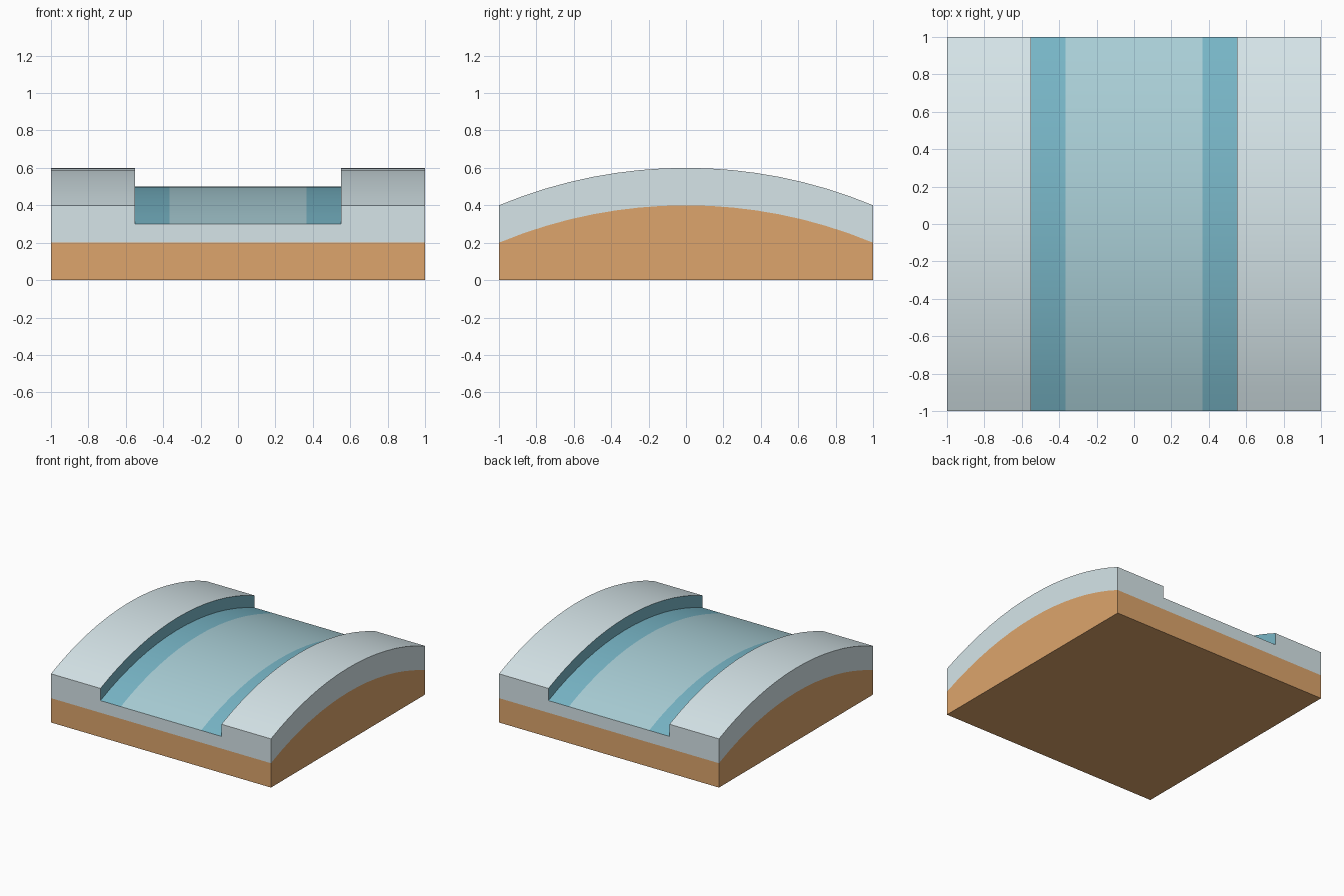
import bpy, bmesh

if "Cube" in bpy.data.objects:
    bpy.data.objects.remove(bpy.data.objects["Cube"])

SEGMENTS = 16
RADIUS = 2.6  # arc rising 0.2 over a half length of 1


def material(name, hex_colour):
    mat = bpy.data.materials.new(name)
    srgb = [int(hex_colour[i:i + 2], 16) / 255 for i in (0, 2, 4)]
    mat.diffuse_color = [((c + 0.055) / 1.055) ** 2.4 for c in srgb] + [1]
    mat.use_nodes = True
    mat.node_tree.nodes["Principled BSDF"].inputs["Base Color"].default_value = mat.diffuse_color
    return mat


def hump(y):
    return (RADIUS ** 2 - y ** 2) ** 0.5 - (RADIUS ** 2 - 1) ** 0.5


def sweep(name, section, mats, edge_mats):
    """Sweep an x/z section over the hump; edges marked None get no face."""
    bm = bmesh.new()
    rows = []
    for j in range(SEGMENTS + 1):
        y = -1 + 2 * j / SEGMENTS
        rows.append([bm.verts.new((x, y, z + (hump(y) if z > 0 else 0)))
                     for x, z in section])
    n = len(section)
    for r0, r1 in zip(rows, rows[1:]):
        for i, m in enumerate(edge_mats):
            if m is not None:
                k = (i + 1) % n
                bm.faces.new((r0[i], r1[i], r1[k], r0[k])).material_index = m
    bm.faces.new(rows[0])
    bm.faces.new(rows[-1][::-1])
    mesh = bpy.data.meshes.new(name)
    bm.to_mesh(mesh)
    bm.free()
    for mat in mats:
        mesh.materials.append(mat)
    obj = bpy.data.objects.new(name, mesh)
    bpy.context.collection.objects.link(obj)
    bpy.context.view_layer.objects.active = obj
    obj.select_set(True)
    bpy.ops.object.shade_smooth_by_angle()
    obj.select_set(False)


earth = material("earth", "DDA56C")
snow = material("snow", "D6E5E9")
ice_edge = material("ice_edge", "78B6C7")
ice = material("ice", "AACFD7")

# Earth layer with flat underside and arched top (hidden under the snow)
sweep("earth_base", [(-1, 0), (1, 0), (1, 0.2), (-1, 0.2)],
      [earth], [0, 0, None, 0])

# Snow layer with a sunken icy channel: raised banks, edge stripes, floor
sweep("snow_channel",
      [(-1, 0.2), (1, 0.2), (1, 0.4), (0.55, 0.4), (0.55, 0.3), (0.365, 0.3),
       (-0.365, 0.3), (-0.55, 0.3), (-0.55, 0.4), (-1, 0.4)],
      [snow, ice_edge, ice], [None, 0, 0, 1, 1, 2, 1, 1, 0, 0])
